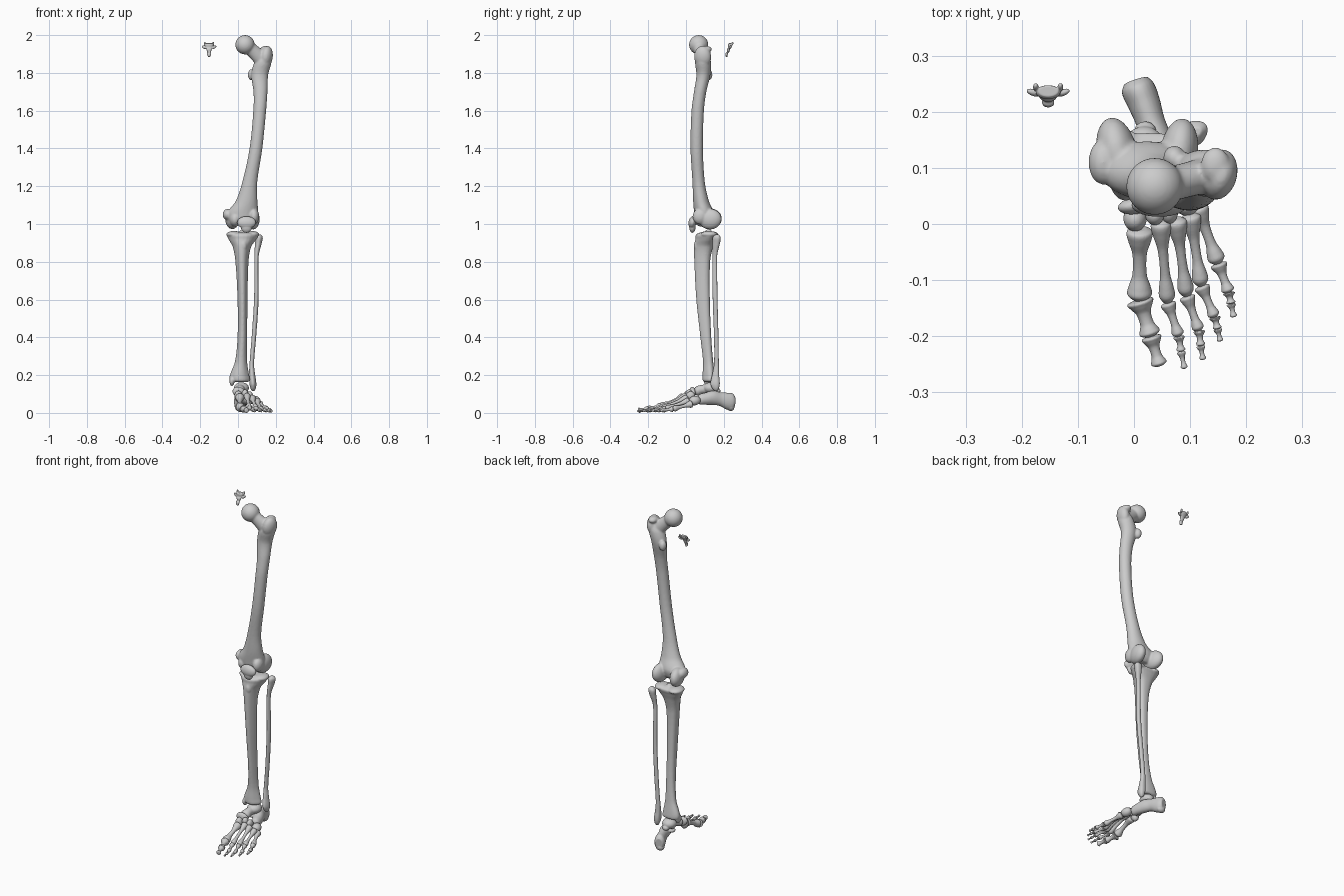
import bpy, bmesh
from math import cos, sin, pi, radians
from mathutils import Vector, Matrix, Euler


def hermite(keys, sub=5):
    """Smooth curve through (x, y, z, half_width, half_depth) keys."""
    k = [Vector(p) for p in keys]
    t = [0.0]
    for a, b in zip(k, k[1:]):
        t.append(t[-1] + max((b.xyz - a.xyz).length, 1e-4))
    n = len(k)
    m = []
    for i in range(n):
        lo, hi = max(i - 1, 0), min(i + 1, n - 1)
        m.append((k[hi] - k[lo]) / (t[hi] - t[lo]))
    out = []
    for i in range(n - 1):
        h = t[i + 1] - t[i]
        for j in range(sub):
            s = j / sub
            out.append(k[i] * (2*s**3 - 3*s*s + 1) + m[i] * h * (s**3 - 2*s*s + s)
                       + k[i + 1] * (3*s*s - 2*s**3) + m[i + 1] * h * (s**3 - s*s))
    return out + [k[-1]]


def tube(bm, keys, tri=0.0, sides=24):
    """Loft elliptical rings; upright bones use level rings."""
    axis = (Vector(keys[-1][:3]) - Vector(keys[0][:3])).normalized()
    if abs(axis.z) > 0.7:
        side, up = Vector((1, 0, 0)), Vector((0, 1, 0))
    else:
        side = axis.cross(Vector((0, 0, 1))).normalized()
        up = side.cross(axis)
    rings = []
    for p in hermite(keys):
        ring = []
        for i in range(sides):
            a = 2 * pi * i / sides
            f = 1 + tri * cos(3 * (a + pi / 2))
            co = Vector(p[:3]) + (side * cos(a) * max(p[3], .001) + up * sin(a) * max(p[4], .001)) * f
            ring.append(bm.verts.new(co))
        rings.append(ring)
    faces = [bm.faces.new(rings[0]), bm.faces.new(rings[-1])]
    for r, q in zip(rings, rings[1:]):
        for i in range(sides):
            j = (i + 1) % sides
            faces.append(bm.faces.new((r[i], r[j], q[j], q[i])))
    bmesh.ops.recalc_face_normals(bm, faces=faces)


def ball(bm, c, r, rot=(0, 0, 0)):
    m = Matrix.LocRotScale(Vector(c), Euler([radians(a) for a in rot]), Vector(r))
    bmesh.ops.create_uvsphere(bm, u_segments=28, v_segments=18, radius=1, matrix=m)


def make(name, tubes=(), balls=(), voxel=0.003, smooth=4, tri=0.0):
    """Fuse tubes and balls into one smooth bone."""
    bm = bmesh.new()
    for k in tubes:
        tube(bm, k, tri)
    for b in balls:
        ball(bm, *b)
    me = bpy.data.meshes.new(name)
    bm.to_mesh(me)
    bm.free()
    ob = bpy.data.objects.new(name, me)
    bpy.context.collection.objects.link(ob)
    for p in me.polygons:
        p.use_smooth = True
    rm = ob.modifiers.new("fuse", 'REMESH')
    rm.mode, rm.voxel_size, rm.use_smooth_shade = 'VOXEL', voxel, True
    sm = ob.modifiers.new("soften", 'SMOOTH')
    sm.factor, sm.iterations = 0.5, smooth
    return ob


def long_bone(name, p0, p1, r0, r1, waist=0.6, voxel=0.002):
    """Small foot bone: flared base, thin waist, rounded head."""
    a, b = Vector(p0), Vector(p1)
    prof = [(0, .55), (.04, 1), (.16, .92), (.35, waist), (.65, waist), (.82, .9), (.92, 1), (1, .5)]
    keys = []
    for t, f in prof:
        r = (r0 + (r1 - r0) * t) * f
        keys.append((*a.lerp(b, t), r, r))
    make(name, [keys], voxel=voxel, smooth=2)


# femur
make("femur", [
    [(.145, .09, 1.90, .025, .03), (.133, .09, 1.86, .045, .042), (.115, .092, 1.79, .045, .037),
     (.119, .075, 1.70, .037, .033), (.115, .062, 1.60, .034, .033), (.095, .057, 1.40, .034, .033),
     (.062, .067, 1.22, .040, .033), (.045, .08, 1.12, .058, .042), (.025, .095, 1.06, .082, .052),
     (.022, .095, 1.02, .075, .045), (.024, .095, 1.0, .05, .03)],
    [(.045, .067, 1.945, .034, .036), (.08, .075, 1.915, .031, .036), (.13, .088, 1.87, .032, .045)]],
    [((.037, .067, 1.949), (.051,) * 3),
     ((.151, .088, 1.885), (.032, .046, .058), (0, 8, -15)),
     ((.145, .105, 1.925), (.026, .032, .018)),
     ((.072, .118, 1.79), (.02, .022, .03)),
     ((-.030, .127, 1.028), (.036, .064, .055), (0, 0, 12)),
     ((-.055, .11, 1.05), (.026, .04, .03)),
     ((.080, .127, 1.026), (.034, .062, .055), (0, 0, -8)),
     ((.085, .075, 1.04), (.027, .04, .042)),
     ((-.015, .085, 1.025), (.03, .044, .04))], voxel=.005)

# kneecap
make("kneecap", [], [((.045, .034, 1.008), (.050, .021, .033), (-8, 0, 0)),
                     ((.045, .034, .985), (.030, .017, .032))])

# tibia
make("tibia", [
    [(.025, .115, .958, .06, .03), (.025, .112, .945, .082, .054), (.024, .107, .92, .073, .053),
     (.021, .097, .88, .048, .050), (.021, .089, .80, .034, .042), (.024, .093, .60, .026, .036),
     (.023, .107, .40, .025, .029), (.016, .119, .27, .032, .027), (.008, .123, .20, .050, .033),
     (.010, .124, .172, .052, .033), (.012, .124, .164, .04, .025)]],
    [((-.02, .12, .945), (.042, .05, .018)), ((.075, .122, .945), (.037, .045, .018)),
     ((.025, .12, .96), (.015, .018, .012)), ((.028, .06, .885), (.02, .018, .032)),
     ((-.032, .118, .168), (.013, .024, .026))], voxel=.004, tri=.08)

# fibula
make("fibula", [
    [(.113, .165, .945, .008, .008), (.111, .164, .93, .020, .021), (.108, .162, .90, .018, .020),
     (.099, .154, .84, .012, .013), (.097, .153, .78, .011, .013), (.097, .155, .60, .012, .013),
     (.084, .161, .40, .012, .012), (.073, .162, .26, .012, .013), (.075, .158, .20, .016, .019),
     (.079, .156, .155, .018, .025), (.080, .158, .13, .014, .018), (.080, .16, .115, .006, .007)]],
    tri=.08)

# heel bone
make("heel_bone", [
    [(.003, .256, .058, .022, .030), (.007, .242, .058, .030, .046), (.018, .215, .063, .029, .044),
     (.030, .18, .073, .026, .036), (.042, .14, .080, .030, .038), (.055, .10, .075, .028, .032),
     (.064, .07, .072, .022, .026), (.066, .063, .072, .012, .014)]],
    [((.012, .125, .09), (.025, .022, .014)), ((.008, .237, .032), (.026, .020, .022))])

# ankle bone
make("ankle_bone", [
    [(.012, .13, .125, .032, .028), (.012, .09, .125, .024, .024), (.008, .06, .118, .025, .024),
     (.006, .048, .116, .018, .018)]],
    [((.018, .132, .132), (.040, .042, .030)), ((.008, .064, .117), (.028, .022, .026)),
     ((.02, .165, .115), (.02, .018, .016))])

# midfoot bones
for name, c, r, rot in [
    ("navicular", (.007, .034, .108), (.038, .016, .028), (0, 25, 10)),
    ("medial_cuneiform", (.002, .010, .088), (.021, .023, .030), (10, 0, 0)),
    ("middle_cuneiform", (.037, .017, .100), (.017, .019, .024), (10, 0, 0)),
    ("lateral_cuneiform", (.063, .024, .090), (.016, .024, .024), (10, 0, 0)),
    ("cuboid", (.092, .046, .065), (.026, .032, .025), (10, 20, 15)),
]:
    make(name, [], [(c, r, rot)], voxel=.0025, smooth=1)

# toe rays: joints from metatarsal base to toe tip, then radii
rays = [
    ([(.010, -.008, .085), (.010, -.135, .030), (.030, -.20, .020), (.046, -.253, .013)], .023, .022),
    ([(.047, .006, .092), (.060, -.140, .026), (.080, -.20, .016), (.084, -.227, .012), (.090, -.258, .009)], .018, .014),
    ([(.075, .010, .082), (.094, -.128, .024), (.116, -.19, .015), (.119, -.217, .012), (.123, -.242, .009)], .018, .014),
    ([(.100, .018, .065), (.120, -.110, .022), (.144, -.166, .014), (.149, -.187, .012), (.154, -.209, .009)], .018, .014),
    ([(.112, .032, .048), (.150, -.070, .020), (.169, -.122, .013), (.173, -.142, .011), (.178, -.166, .009)], .019, .015),
]
for i, (pts, rb, rh) in enumerate(rays, 1):
    long_bone(f"metatarsal_{i}", pts[0], pts[1], rb, rh, .58)
    f = 1.0
    for j in range(1, len(pts) - 1):
        r = (rh if i > 1 else .024) * f
        long_bone(f"toe_{i}_segment_{j}", pts[j], pts[j + 1], r, r * .75, .62, .0016)
        f *= .76

# tail bone
make("tail_bone", [
    [(-.153, .217, 1.884, .004, .004), (-.153, .214, 1.892, .009, .006), (-.153, .217, 1.906, .011, .007),
     (-.153, .223, 1.911, .010, .006), (-.153, .226, 1.926, .015, .008), (-.153, .231, 1.935, .018, .008),
     (-.153, .235, 1.950, .022, .012), (-.153, .237, 1.957, .018, .010)]],
    [((-.153 + s * .026, .234, 1.936), (.014, .006, .008), (0, s * -25, s * 20)) for s in (-1, 1)]
    + [((-.153 + s * .022, .244, 1.953), (.005, .006, .012), (-20, 0, 0)) for s in (-1, 1)],
    voxel=.0015, smooth=2)
